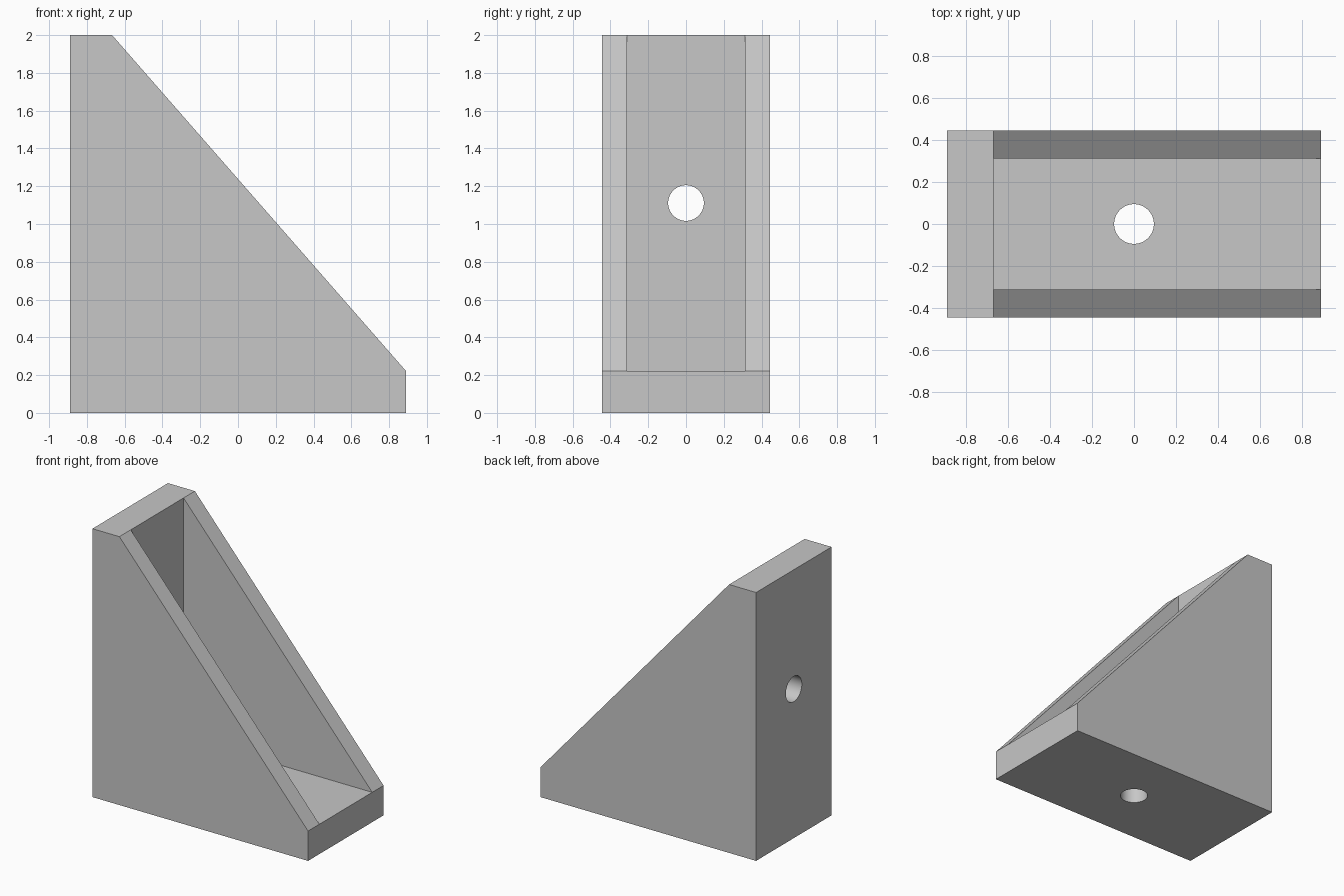
import bpy, bmesh, math
from mathutils import Matrix, Vector

cube = bpy.data.objects.get("Cube")
if cube:
    bpy.data.objects.remove(cube, do_unlink=True)

U = 2 / 9                      # plate thickness, the module of the part
LENGTH, WIDTH, HEIGHT = 8 * U, 4 * U, 2.0
SIDE = 0.6 * U                 # thickness of the side webs
HOLE_R = 0.425 * U

grey = bpy.data.materials.new("light grey")
grey.use_nodes = True
colour = (0.57, 0.57, 0.57, 1)
grey.diffuse_color = colour
grey.node_tree.nodes["Principled BSDF"].inputs["Base Color"].default_value = colour


def make_object(name, bm):
    bmesh.ops.recalc_face_normals(bm, faces=bm.faces)
    mesh = bpy.data.meshes.new(name)
    bm.to_mesh(mesh)
    bm.free()
    mesh.materials.append(grey)
    obj = bpy.data.objects.new(name, mesh)
    bpy.context.collection.objects.link(obj)
    return obj


def prism(name, profile, width):
    """Extrude an x-z profile along y, centred on y = 0."""
    bm = bmesh.new()
    face = bm.faces.new([bm.verts.new((x, -width / 2, z)) for x, z in profile])
    ext = bmesh.ops.extrude_face_region(bm, geom=[face])["geom"]
    verts = [v for v in ext if isinstance(v, bmesh.types.BMVert)]
    bmesh.ops.translate(bm, verts=verts, vec=(0, width, 0))
    return make_object(name, bm)


def drill(name, centre, axis):
    """Cylinder cutter through one plate."""
    bm = bmesh.new()
    turn = Vector((0, 0, 1)).rotation_difference(Vector(axis)).to_matrix().to_4x4()
    bmesh.ops.create_cone(bm, cap_ends=True, segments=64, radius1=HOLE_R,
                          radius2=HOLE_R, depth=2 * U,
                          matrix=Matrix.Translation(centre) @ turn)
    return make_object(name, bm)


# Wedge-shaped body
left, right = -LENGTH / 2, LENGTH / 2
body = prism("angle_bracket", [(left, 0), (right, 0), (right, U),
                               (left + U, HEIGHT), (left, HEIGHT)], WIDTH)

# Pocket between the side webs, and one bolt hole in each plate
inner = left + U
pocket = prism("pocket_cutter", [(inner, U), (right + U, U),
                                 (right + U, HEIGHT + U), (inner, HEIGHT + U)],
               WIDTH - 2 * SIDE)
cutters = [pocket,
           drill("base_hole_cutter", (0, 0, U / 2), (0, 0, 1)),
           drill("back_hole_cutter", (left + U / 2, 0, 5 * U), (1, 0, 0))]

for cutter in cutters:
    cutter.hide_render = True
    mod = body.modifiers.new(cutter.name, "BOOLEAN")
    mod.operation = "DIFFERENCE"
    mod.solver = "EXACT"
    mod.object = cutter

# Bake the cuts and drop the cutters
graph = bpy.context.evaluated_depsgraph_get()
baked = bpy.data.meshes.new_from_object(body.evaluated_get(graph))
body.modifiers.clear()
body.data = baked
for cutter in cutters:
    bpy.data.objects.remove(cutter, do_unlink=True)

# Smooth hole walls, sharp plate edges
bpy.ops.object.select_all(action="DESELECT")
body.select_set(True)
bpy.context.view_layer.objects.active = body
bpy.ops.object.shade_smooth_by_angle(angle=math.radians(30))
